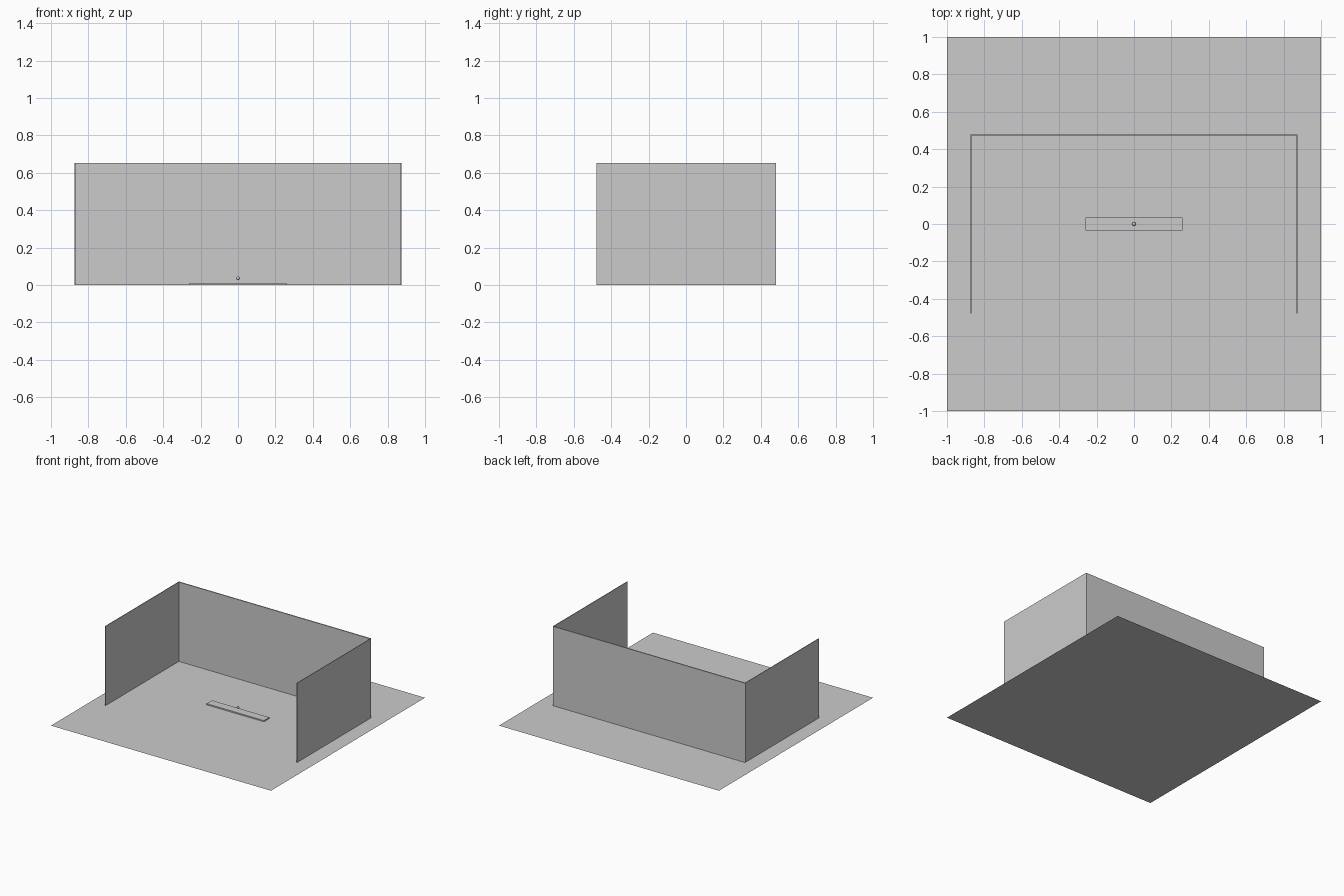
import bpy

if "Cube" in bpy.data.objects:
    bpy.data.objects.remove(bpy.data.objects["Cube"])

grey = bpy.data.materials.new("light grey")
grey.diffuse_color = (0.6, 0.6, 0.6, 1)
grey.use_nodes = True
grey.node_tree.nodes["Principled BSDF"].inputs["Base Color"].default_value = grey.diffuse_color


def box(name, x0, x1, y0, y1, z0, z1):
    bpy.ops.mesh.primitive_cube_add(
        size=1, location=((x0 + x1) / 2, (y0 + y1) / 2, (z0 + z1) / 2))
    ob = bpy.context.object
    ob.name = name
    ob.scale = (x1 - x0, y1 - y0, z1 - z0)
    bpy.ops.object.transform_apply(location=False, rotation=False, scale=True)
    ob.data.materials.append(grey)
    return ob


# Flat square floor
bpy.ops.mesh.primitive_plane_add(size=2, location=(0, 0, 0))
floor = bpy.context.object
floor.name = "floor"
floor.data.materials.append(grey)

# Back wall and the two side walls
box("back_wall", -0.872, 0.872, 0.473, 0.482, 0, 0.652)
for side, label in ((-1, "left"), (1, "right")):
    xs = sorted((side * 0.869, side * 0.874))
    box(label + "_wall", xs[0], xs[1], -0.479, 0.479, 0, 0.652)

# Low plate in the middle of the floor
box("plate", -0.26, 0.26, -0.035, 0.035, 0, 0.01)

# Small ball hovering over the plate
bpy.ops.mesh.primitive_uv_sphere_add(
    segments=24, ring_count=12, radius=0.01, location=(0, 0, 0.036))
ball = bpy.context.object
ball.name = "ball"
ball.data.materials.append(grey)
bpy.ops.object.shade_smooth_by_angle()
